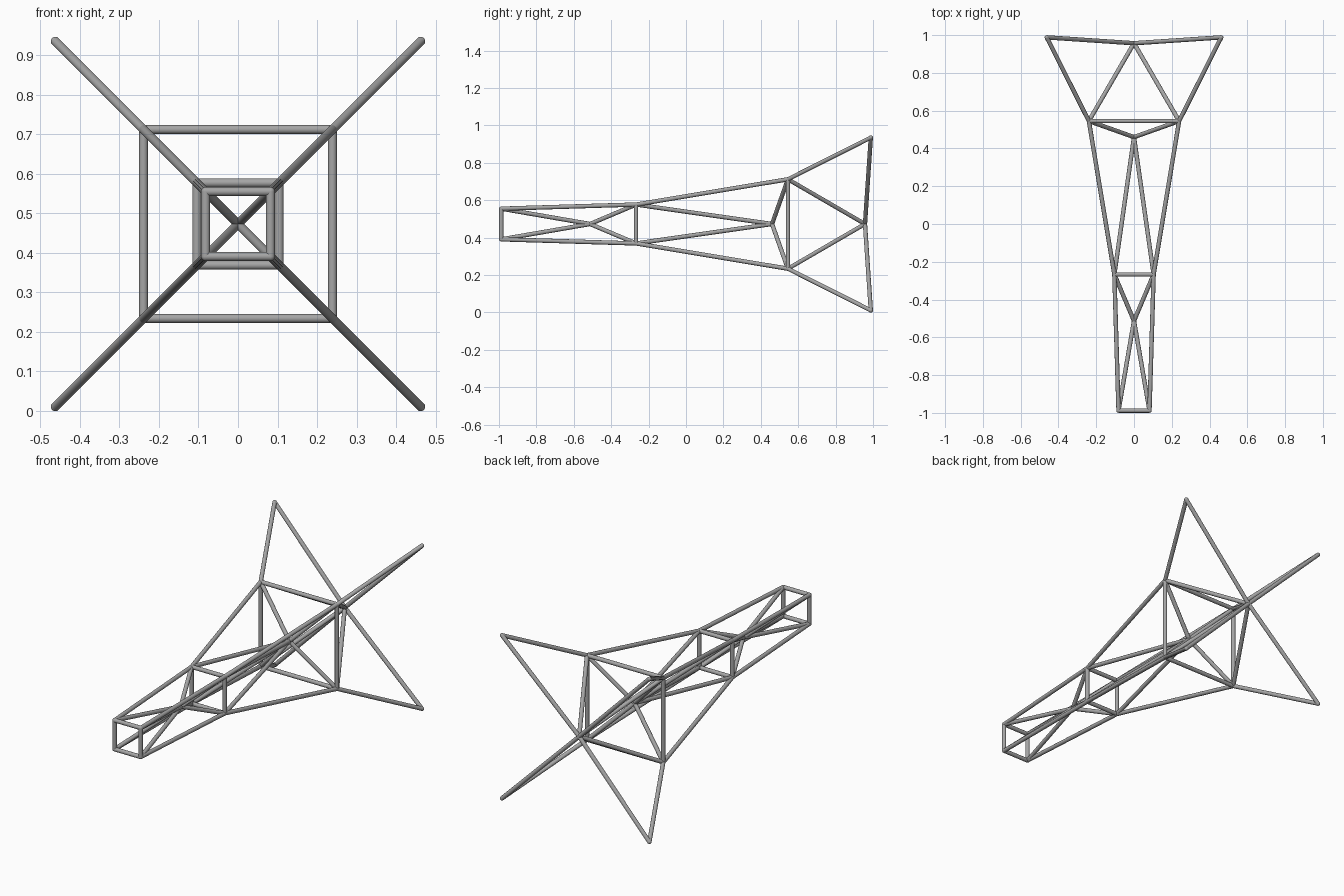
import bpy
from mathutils import Vector

cube = bpy.data.objects.get("Cube")
if cube:
    bpy.data.objects.remove(cube, do_unlink=True)

RADIUS = 0.0115
SIDES = 12
MID_Z = 0.473

metal = bpy.data.materials.new("grey metal")
metal.use_nodes = True
colour = (0.38, 0.38, 0.38, 1)
metal.diffuse_color = colour
metal.node_tree.nodes["Principled BSDF"].inputs["Base Color"].default_value = colour


def finish(obj, name):
    obj.name = name
    obj.data.materials.append(metal)
    bpy.ops.object.shade_smooth_by_angle(angle=0.7)


def bar(name, a, b):
    """Round bar between two points."""
    span = b - a
    bpy.ops.mesh.primitive_cylinder_add(
        vertices=SIDES, radius=RADIUS, depth=span.length, location=(a + b) / 2,
        rotation=span.to_track_quat('Z', 'Y').to_euler())
    finish(bpy.context.object, name)


def joint(name, p):
    """Rounded weld where bars meet."""
    bpy.ops.mesh.primitive_uv_sphere_add(
        segments=SIDES, ring_count=8, radius=RADIUS, location=p)
    finish(bpy.context.object, name)


def square(half, y):
    """Four corners around the long axis."""
    return [Vector((sx * half, y, MID_Z + sz * half))
            for sx, sz in ((1, 1), (-1, 1), (-1, -1), (1, -1))]


# Stations along the truss, and the hubs between them
stations = [("nose", square(0.082, -0.988)),
            ("waist", square(0.104, -0.267)),
            ("shoulder", square(0.239, 0.545)),
            ("tail", square(0.462, 0.988))]
hubs = [Vector((0, y, MID_Z)) for y in (-0.513, 0.46, 0.957)]

# Square frames (the tail tips are left open) and corner joints
for name, corners in stations:
    for i, p in enumerate(corners):
        joint(name + "_joint", p)
        if name != "tail":
            bar(name + "_frame_bar", p, corners[(i + 1) % 4])

# Long rails, and braces from each hub to the frames around it
for (near, front), (far, back), hub in zip(stations, stations[1:], hubs):
    joint(far + "_hub", hub)
    for p, q in zip(front, back):
        bar(near + "_rail", p, q)
        bar(near + "_brace", hub, p)
        bar(far + "_brace", hub, q)
